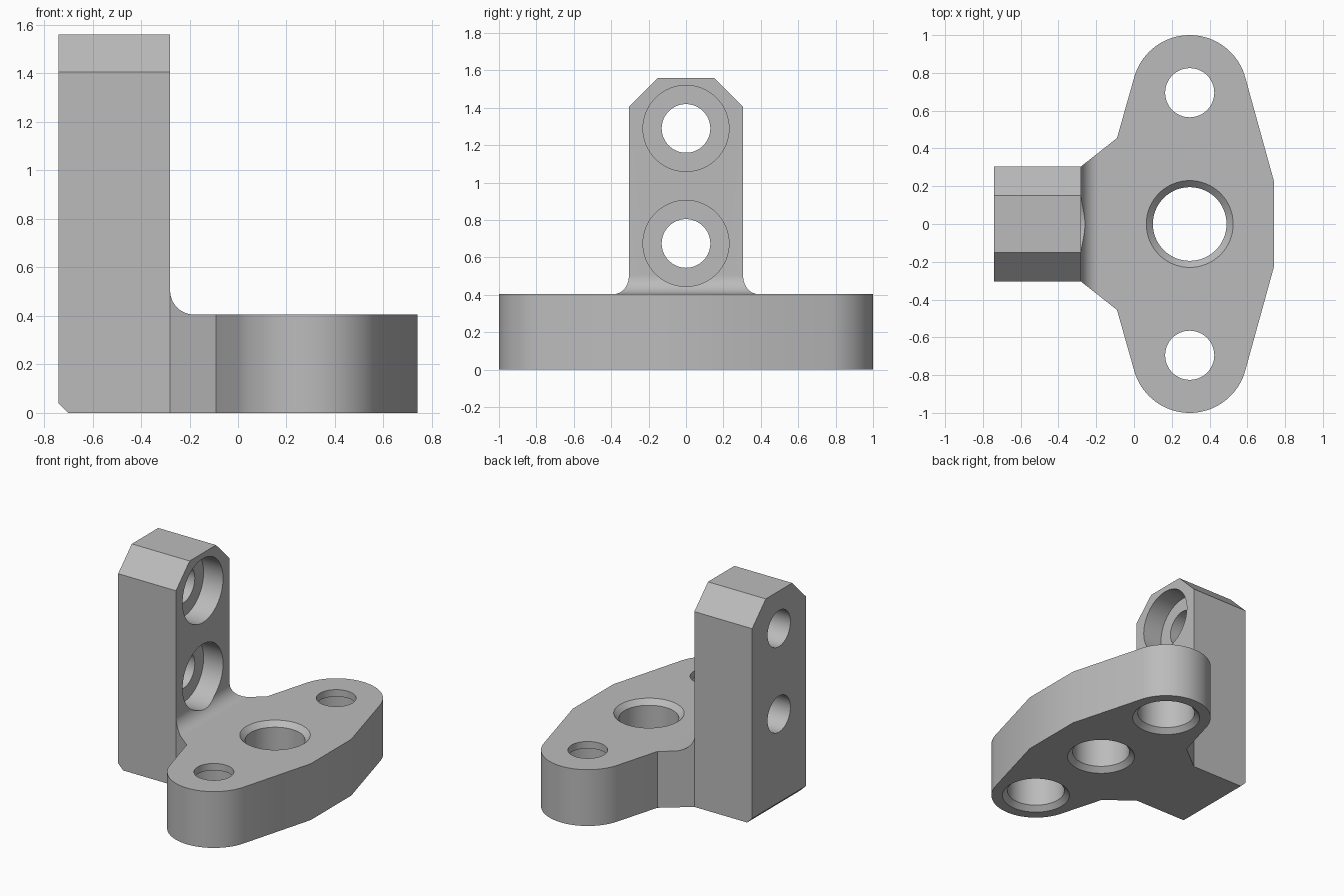
import bpy
import bmesh
from math import cos, sin, radians
from mathutils import Matrix, Vector

cube = bpy.data.objects.get("Cube")
if cube:
    bpy.data.objects.remove(cube)

grey = bpy.data.materials.new("plain grey")
grey.use_nodes = True
colour = (0.5, 0.5, 0.5, 1)
grey.diffuse_color = colour
grey.node_tree.nodes["Principled BSDF"].inputs["Base Color"].default_value = colour


def arc(cx, cy, r, start, end, n):
    angles = [radians(start + (end - start) * i / n) for i in range(n + 1)]
    return [(cx + r * cos(a), cy + r * sin(a)) for a in angles]


def add_mesh(name, bm):
    bmesh.ops.recalc_face_normals(bm, faces=bm.faces)
    mesh = bpy.data.meshes.new(name)
    bm.to_mesh(mesh)
    bm.free()
    mesh.materials.append(grey)
    obj = bpy.data.objects.new(name, mesh)
    bpy.context.collection.objects.link(obj)
    return obj


def prism(name, points, place, depth):
    """Extrude an outline; place maps (a, b, t) to a 3D position."""
    bm = bmesh.new()
    low, high = depth
    face = bm.faces.new([bm.verts.new(place(a, b, low)) for a, b in points])
    new = bmesh.ops.extrude_face_region(bm, geom=[face])["geom"]
    shift = Vector(place(0, 0, high)) - Vector(place(0, 0, low))
    bmesh.ops.translate(bm, vec=shift, verts=[v for v in new if isinstance(v, bmesh.types.BMVert)])
    return add_mesh(name, bm)


def bore(name, rings, matrix, sides=64):
    """Revolved hole cutter from (radius, height) steps."""
    bm = bmesh.new()
    loops = [[bm.verts.new((x, y, z)) for x, y in arc(0, 0, r, 0, 360, sides)[:-1]]
             for r, z in rings]
    for a, b in zip(loops, loops[1:]):
        for i in range(sides):
            j = (i + 1) % sides
            bm.faces.new((a[i], a[j], b[j], b[i]))
    bm.faces.new(loops[0])
    bm.faces.new(loops[-1])
    bm.transform(matrix)
    return add_mesh(name, bm)


def combine(body, tool, operation):
    mod = body.modifiers.new(operation.lower(), "BOOLEAN")
    mod.operation = operation
    mod.solver = "EXACT"
    mod.object = tool
    bpy.context.view_layer.objects.active = body
    bpy.ops.object.modifier_apply(modifier=mod.name)
    bpy.data.objects.remove(tool)


# Side profile: upright, inner fillet, flat foot and small heel chamfer
side = [(-0.70, 0), (0.9, 0), (0.9, 0.405)]
side += arc(-0.18, 0.505, 0.1, 270, 180, 12)
side += [(-0.28, 1.56), (-0.74, 1.56), (-0.74, 0.04)]
bracket = prism("bracket", side, lambda a, b, t: (a, t, b), (-1.1, 1.1))

# Plan outline: upright, flared neck and rounded ears
half = [(0.74, 0.23)] + arc(0.295, 0.695, 0.305, 15, 165, 40)
half += [(-0.09, 0.455), (-0.28, 0.305), (-0.9, 0.305)]
plan = half + [(x, -y) for x, y in reversed(half)]
combine(bracket, prism("plan_cutter", plan, lambda a, b, t: (a, b, t), (-0.2, 1.8)), "INTERSECT")

# Sloped corners on top of the upright
roof = [(1.2, -0.2), (1.2, 0.51), (0.1, 1.61)]
roof += [(-y, z) for y, z in reversed(roof)]
combine(bracket, prism("roof_cutter", roof, lambda a, b, t: (t, a, b), (-1, 1)), "INTERSECT")

# Centre hole, chamfered at both ends
centre = [(0.26, -0.03), (0.195, 0.035), (0.195, 0.37), (0.26, 0.435)]
combine(bracket, bore("centre_bore", centre, Matrix.Translation((0.295, 0, 0))), "DIFFERENCE")

# Ear holes, counterbored from below
ear = [(0.26, -0.03), (0.195, 0.035), (0.195, 0.355), (0.13, 0.355), (0.13, 0.5)]
for y in (-0.695, 0.695):
    combine(bracket, bore("ear_bore", ear, Matrix.Translation((0.295, y, 0))), "DIFFERENCE")

# Upright holes, counterbored from the inner face
wall = [(0.13, -0.9), (0.13, -0.435), (0.23, -0.435), (0.23, 0)]
for z in (0.675, 1.29):
    turn = Matrix.Translation((0, 0, z)) @ Matrix.Rotation(radians(90), 4, "Y")
    combine(bracket, bore("wall_bore", wall, turn), "DIFFERENCE")

# Smooth curved walls, keep machined edges sharp
bpy.ops.object.select_all(action="DESELECT")
bracket.select_set(True)
bpy.context.view_layer.objects.active = bracket
bpy.ops.object.shade_smooth_by_angle(angle=radians(20))
